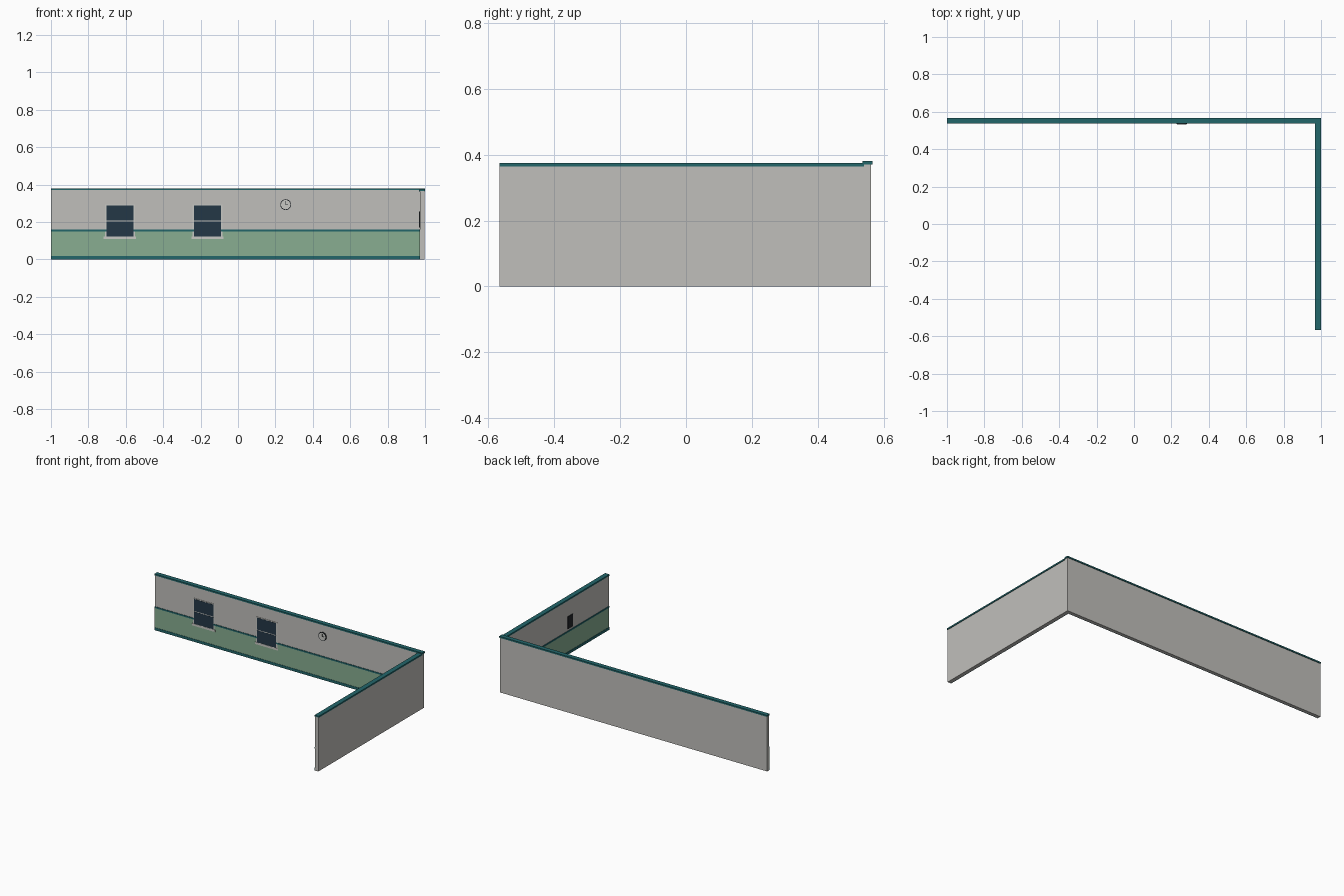
import bpy, math

if "Cube" in bpy.data.objects:
    bpy.data.objects.remove(bpy.data.objects["Cube"])


def mat(name, hexcol):
    lin = []
    for i in (0, 2, 4):
        c = int(hexcol[i:i + 2], 16) / 255
        lin.append(c / 12.92 if c <= 0.04045 else ((c + 0.055) / 1.055) ** 2.4)
    m = bpy.data.materials.new(name)
    m.diffuse_color = (*lin, 1)
    m.use_nodes = True
    m.node_tree.nodes["Principled BSDF"].inputs["Base Color"].default_value = m.diffuse_color
    return m


WALL = mat("wall_grey", "C0BFBB")
GREEN = mat("wainscot_green", "88AD91")
TEAL = mat("trim_teal", "22666A")
GLASS = mat("window_navy", "243746")
FRAME = mat("frame_light_grey", "C8C8C4")
DARK = mat("clock_dark", "22262A")


def box(name, x, y, z, m):
    """Box from (min, max) pairs."""
    bpy.ops.mesh.primitive_cube_add(
        size=1, location=[(a + b) / 2 for a, b in (x, y, z)])
    o = bpy.context.object
    o.name = name
    o.scale = [b - a for a, b in (x, y, z)]
    bpy.ops.object.transform_apply(location=False, rotation=False, scale=True)
    o.data.materials.append(m)
    return o


def disc(name, x, z, r, y0, y1, m):
    """Cylinder facing the front, between depths y0 and y1."""
    bpy.ops.mesh.primitive_cylinder_add(
        vertices=24, radius=r, depth=y1 - y0,
        location=(x, (y0 + y1) / 2, z), rotation=(math.pi / 2, 0, 0))
    o = bpy.context.object
    o.name = name
    o.data.materials.append(m)
    return o


YF, XF = 0.54, 0.972      # inner faces of the two walls

# Walls and their caps
box("back_wall", (-1, 0.996), (YF, 0.562), (0, 0.37), WALL)
box("side_wall", (XF, 0.996), (-0.566, 0.561), (0, 0.365), WALL)
box("back_cap", (-1, 1), (0.536, 0.566), (0.37, 0.38), TEAL)
box("side_cap", (0.968, 1), (-0.566, 0.54), (0.364, 0.374), TEAL)

# Wainscot, chair rail and baseboard on both inner faces
for name, z, t, m in (("wainscot", (0.018, 0.149), 0.0015, GREEN),
                      ("chair_rail", (0.149, 0.159), 0.003, TEAL),
                      ("baseboard", (0, 0.018), 0.0035, TEAL)):
    box("back_" + name, (-1, XF), (YF - t, YF), z, m)
    box("side_" + name, (XF - t, XF), (-0.566, YF), z, m)

# Windows: frame, two panes split by a rail, sill
for i, cx in enumerate((-0.632, -0.163), 1):
    n = f"window_{i}_"
    box(n + "frame", (cx - 0.080, cx + 0.080), (0.5375, YF), (0.118, 0.294), FRAME)
    box(n + "lower_pane", (cx - 0.072, cx + 0.072), (0.5365, YF), (0.123, 0.204), GLASS)
    box(n + "upper_pane", (cx - 0.072, cx + 0.072), (0.5365, YF), (0.209, 0.289), GLASS)
    box(n + "sill", (cx - 0.086, cx + 0.086), (0.536, YF), (0.108, 0.122), FRAME)

# Wall clock
cx, cz = 0.255, 0.293
disc("clock_rim", cx, cz, 0.029, 0.534, YF, DARK)
disc("clock_face", cx, cz, 0.025, 0.533, 0.5345, FRAME)
box("clock_minute_hand", (cx - 0.0015, cx + 0.0015), (0.532, 0.5335), (cz, cz + 0.019), DARK)
box("clock_hour_hand", (cx, cx + 0.011), (0.532, 0.5335), (cz - 0.0015, cz + 0.0015), DARK)

# Small dark panel on the side wall's inner face
box("side_panel", (XF - 0.004, XF), (-0.178, -0.125), (0.172, 0.256), DARK)
